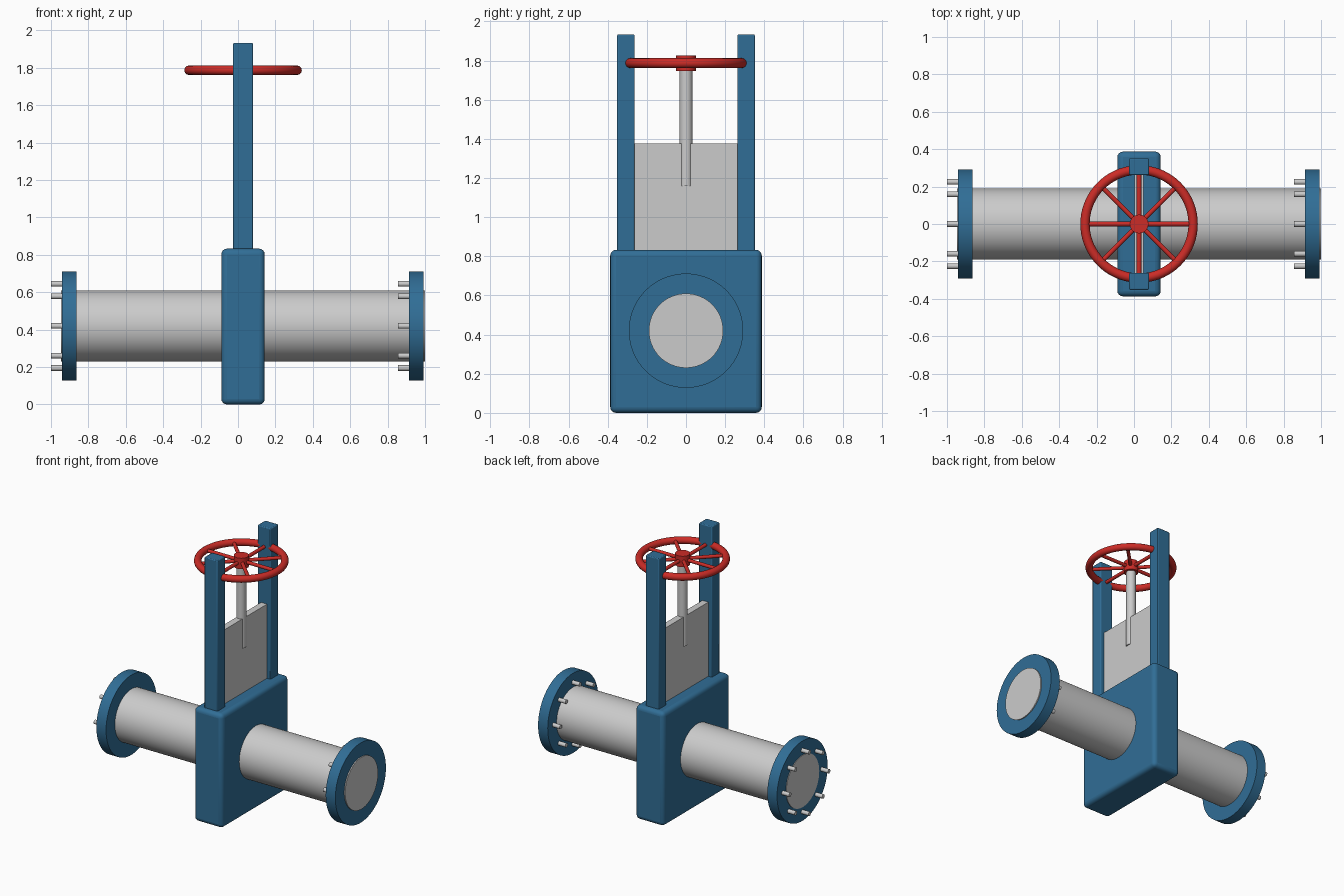
import bpy
from math import pi, cos, sin

if "Cube" in bpy.data.objects:
    bpy.data.objects.remove(bpy.data.objects["Cube"])

CX, PIPE_Z, WHEEL_Z = 0.027, 0.42, 1.787


def paint(name, rgb):
    m = bpy.data.materials.new(name)
    m.diffuse_color = (*rgb, 1)
    m.use_nodes = True
    m.node_tree.nodes["Principled BSDF"].inputs["Base Color"].default_value = m.diffuse_color
    return m


BLUE = paint("blue_paint", (0.03, 0.155, 0.305))
RED = paint("red_paint", (0.6, 0.025, 0.02))


def finish(name, mat):
    o = bpy.context.object
    o.name = name
    if mat:
        o.data.materials.append(mat)
    return o


def box(name, lo, hi, mat=None, bevel=0, segments=3):
    bpy.ops.mesh.primitive_cube_add(size=1, location=[(a + b) / 2 for a, b in zip(lo, hi)])
    o = finish(name, mat)
    o.scale = [b - a for a, b in zip(lo, hi)]
    bpy.ops.object.transform_apply(location=False, rotation=False, scale=True)
    if bevel:
        b = o.modifiers.new("bevel", 'BEVEL')
        b.width, b.segments = bevel, segments
        bpy.ops.object.shade_smooth_by_angle()
    return o


def rod(name, r, length, loc, rot=(0, 0, 0), mat=None, sides=64):
    bpy.ops.mesh.primitive_cylinder_add(vertices=sides, radius=r, depth=length,
                                        location=loc, rotation=rot)
    o = finish(name, mat)
    bpy.ops.object.shade_smooth_by_angle()
    return o


# Valve body and through pipe
box("valve_body", (CX - 0.116, -0.387, 0), (CX + 0.116, 0.387, 0.833), BLUE, 0.03, 4)
rod("pipe", 0.19, 1.945, (0.0275, 0, PIPE_Z), (0, pi / 2, 0))

# End flanges, each with a ring of bolts standing out on the left
for side, x in (("left", -0.902), ("right", 0.953)):
    rod(side + "_flange", 0.292, 0.078, (x, 0, PIPE_Z), (0, pi / 2, 0), BLUE, 96)
    for i in range(8):
        a = i * pi / 4
        rod(f"{side}_bolt_{i}", 0.015, 0.098,
            (x - 0.049, 0.225 * cos(a), PIPE_Z + 0.225 * sin(a)), (0, pi / 2, 0), None, 16)

# Yoke posts
for side, y in (("front", -0.307), ("back", 0.307)):
    box(side + "_yoke_post", (CX - 0.053, y - 0.045, 0.8), (CX + 0.053, y + 0.045, 1.933),
        BLUE, 0.006, 2)

# Raised gate plate and stem
box("gate_plate", (CX - 0.024, -0.265, 0.78), (CX + 0.024, 0.265, 1.375))
rod("stem", 0.033, 0.62, (CX, 0, 1.47), sides=32)

# Handwheel: rim, hub and eight spokes
bpy.ops.mesh.primitive_torus_add(major_radius=0.289, minor_radius=0.025, major_segments=72,
                                 minor_segments=16, location=(CX, 0, WHEEL_Z))
finish("handwheel_rim", RED)
bpy.ops.object.shade_smooth_by_angle()
rod("handwheel_hub", 0.05, 0.08, (CX, 0, WHEEL_Z), mat=RED, sides=32)
for i in range(8):
    a = i * pi / 4
    rod(f"handwheel_spoke_{i}", 0.0125, 0.27,
        (CX + 0.15 * cos(a), 0.15 * sin(a), WHEEL_Z), (0, pi / 2, a), RED, 16)
